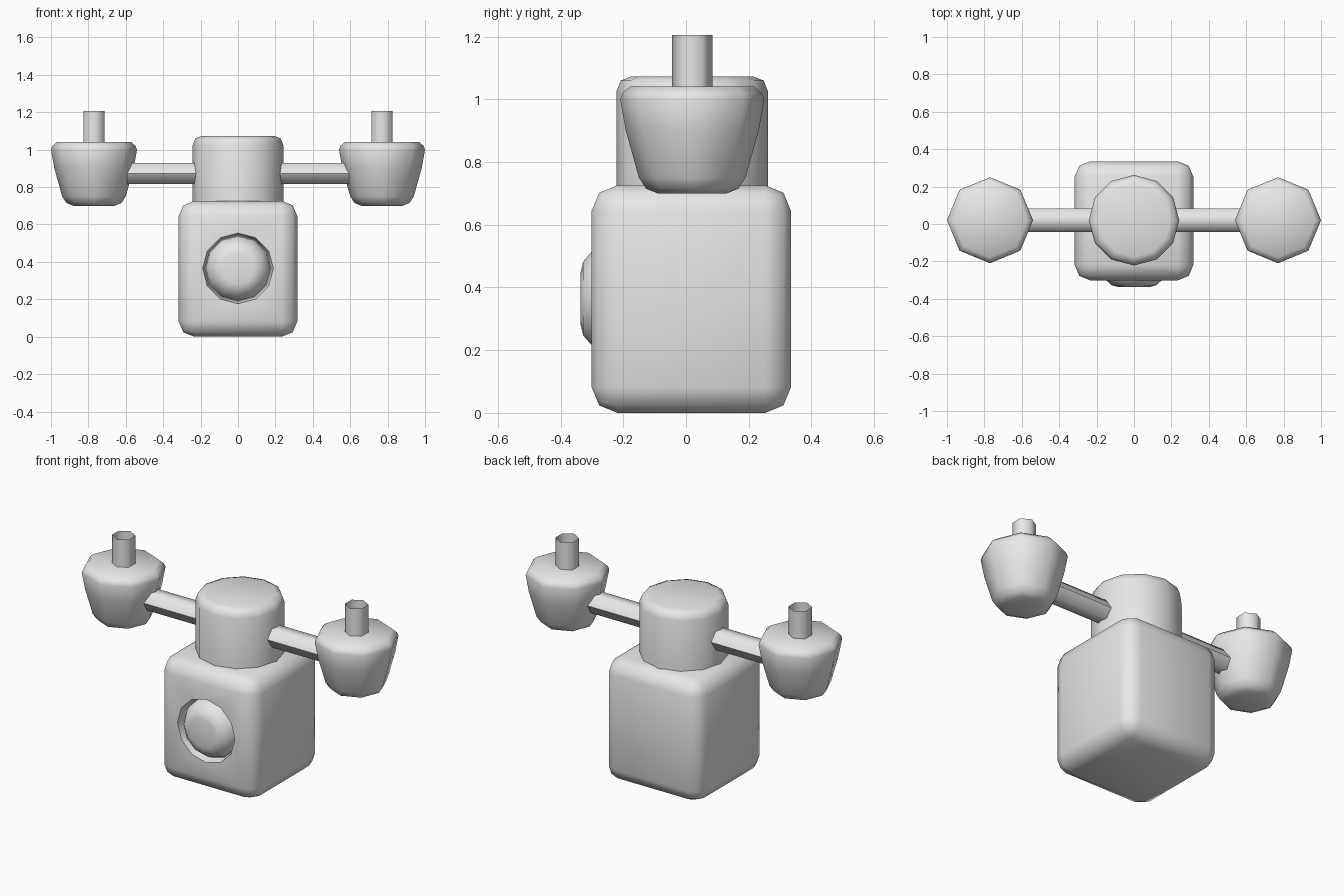
import bpy
import bmesh
from math import cos, sin, pi, radians
from mathutils import Matrix

cube = bpy.data.objects.get("Cube")
if cube:
    bpy.data.objects.remove(cube, do_unlink=True)

# One plain grey for the whole model
grey = bpy.data.materials.new("plain grey")
grey.use_nodes = True
GREY = (0.8, 0.8, 0.8, 1)
grey.diffuse_color = GREY
grey.node_tree.nodes["Principled BSDF"].inputs["Base Color"].default_value = GREY

CENTRE_Y = 0.02   # depth of the neck, arms and cups
AXES = {
    "z": Matrix.Identity(4),
    "x": Matrix.Rotation(pi / 2, 4, "Y"),
    "front": Matrix.Rotation(pi / 2, 4, "X"),
}


def finish(name, bm):
    mesh = bpy.data.meshes.new(name)
    bmesh.ops.recalc_face_normals(bm, faces=bm.faces)
    bm.to_mesh(mesh)
    bm.free()
    mesh.materials.append(grey)
    obj = bpy.data.objects.new(name, mesh)
    bpy.context.collection.objects.link(obj)
    return obj


def smooth(obj, angle=60):
    bpy.ops.object.select_all(action="DESELECT")
    obj.select_set(True)
    bpy.context.view_layer.objects.active = obj
    bpy.ops.object.shade_smooth_by_angle(angle=radians(angle))


def turned(name, profile, sides, place, axis="z", capped=True):
    """Sweep (radius, height) points around an axis; corner zero lies on y."""
    bm = bmesh.new()
    rings = []
    for radius, height in profile:
        rings.append([bm.verts.new((radius * sin(2 * pi * i / sides),
                                    radius * cos(2 * pi * i / sides), height))
                      for i in range(sides)])
    for low, high in zip(rings, rings[1:]):
        for i in range(sides):
            j = (i + 1) % sides
            bm.faces.new((low[i], low[j], high[j], high[i]))
    if capped:
        bm.faces.new(rings[0][::-1])
        bm.faces.new(rings[-1])
    bm.transform(Matrix.Translation(place) @ AXES[axis])
    return finish(name, bm)


# Body: rounded box with a round recess in its front
bm = bmesh.new()
bmesh.ops.create_cube(bm, size=1)
bm.transform(Matrix.Translation((0, 0.017, 0.363)) @ Matrix.Diagonal((0.634, 0.636, 0.726, 1)))
bmesh.ops.bevel(bm, geom=bm.edges[:], offset=0.082, segments=2,
                profile=0.5, affect="EDGES")
body = finish("body", bm)
cutter = turned("recess_cutter", [(0.177, 0.25), (0.201, 0.35)], 12,
                (0, 0, 0.365), "front")
cut = body.modifiers.new("recess", "BOOLEAN")
cut.object = cutter
cut.operation = "DIFFERENCE"
cut.solver = "EXACT"
bpy.context.view_layer.objects.active = body
bpy.ops.object.modifier_apply(modifier=cut.name)
bpy.data.objects.remove(cutter, do_unlink=True)
smooth(body, 50)

# Domed button inside the recess
smooth(turned("front_button",
              [(0.175, 0.24), (0.17, 0.265), (0.15, 0.3), (0.118, 0.328), (0.085, 0.336)],
              12, (0, 0, 0.365), "front"))

# Neck
smooth(turned("neck", [(0.242, 0.66), (0.242, 1.025), (0.228, 1.06), (0.195, 1.073)],
              12, (0, CENTRE_Y, 0)))

# Arms, cups and open stems on both sides
CUP = [(0.11, 0.7), (0.147, 0.715), (0.17, 0.75), (0.212, 0.9),
       (0.23, 1.0), (0.222, 1.02), (0.198, 1.041)]
for side, sign in (("left", 1), ("right", -1)):
    smooth(turned(side + "_arm", [(0.064, -0.21), (0.064, 0.21)], 6,
                  (sign * 0.4, CENTRE_Y, 0.872), "x"))
    smooth(turned(side + "_cup", CUP, 8, (sign * 0.77, CENTRE_Y, 0)))
    smooth(turned(side + "_stem", [(0.064, 1.0), (0.064, 1.206)], 6,
                  (sign * 0.77, CENTRE_Y, 0), capped=False), 70)
